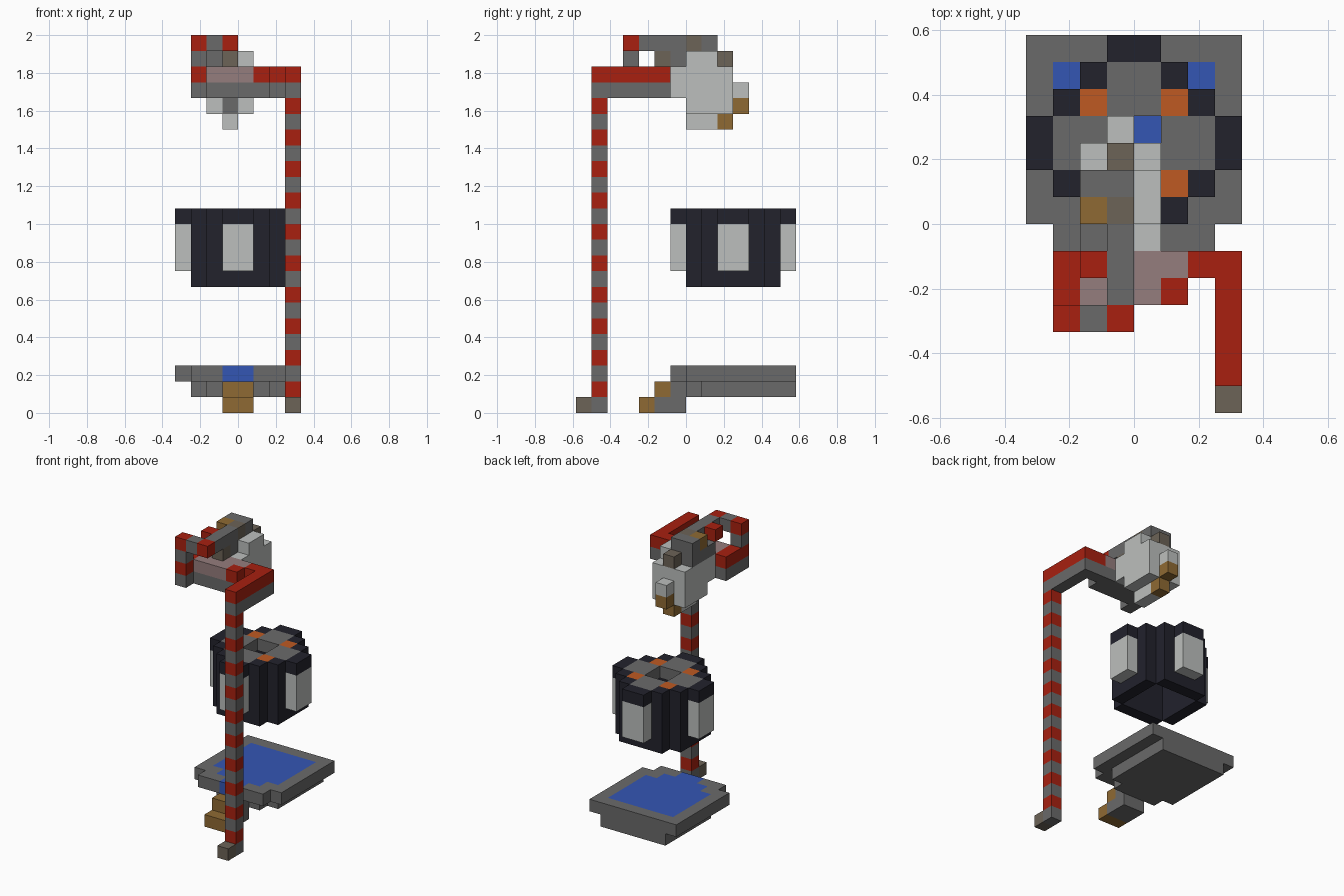
import bpy
import bmesh
from mathutils import Matrix, Vector

UNIT = 2 / 24  # edge of one building block

if "Cube" in bpy.data.objects:
    bpy.data.objects.remove(bpy.data.objects["Cube"])


def material(name, code):
    """Flat material from a hex colour, converted to linear."""
    srgb = [int(code[i:i + 2], 16) / 255 for i in (0, 2, 4)]
    linear = [((c + 0.055) / 1.055) ** 2.4 for c in srgb] + [1]
    mat = bpy.data.materials.new(name)
    mat.use_nodes = True
    mat.diffuse_color = linear
    mat.node_tree.nodes["Principled BSDF"].inputs["Base Color"].default_value = linear
    return mat


grey = material("stone grey", "6a6a6a")
red = material("brick red", "a82010")
dark = material("near black", "22222c")
light = material("pale grey", "bcbfbd")
blue = material("water blue", "3456b4")
orange = material("orange", "bf5a22")
gold = material("ochre", "8f6a33")
brown = material("grey brown", "6c6357")
pink = material("dusty pink", "957d7d")


def part(name, mat, *boxes):
    """One object of boxes, each (x0, x1, y0, y1, z0, z1) in blocks."""
    bm = bmesh.new()
    for x0, x1, y0, y1, z0, z1 in boxes:
        centre = Vector((x0 + x1, y0 + y1, z0 + z1)) * UNIT / 2
        size = Vector((x1 - x0, y1 - y0, z1 - z0)) * UNIT
        bmesh.ops.create_cube(bm, size=1, matrix=Matrix.LocRotScale(centre, None, size))
    mesh = bpy.data.meshes.new(name)
    bm.to_mesh(mesh)
    bm.free()
    mesh.materials.append(mat)
    obj = bpy.data.objects.new(name, mesh)
    bpy.context.collection.objects.link(obj)


def quarters(z0, z1, *rects):
    """Mirror quarter-plan rectangles about the drum axis."""
    boxes = []
    for sx in (-1, 1):
        for sy in (-1, 1):
            for x0, x1, y0, y1 in rects:
                xs = sorted((sx * x0, sx * x1))
                ys = sorted((3 + sy * y0, 3 + sy * y1))
                boxes.append((*xs, *ys, z0, z1))
    return boxes


# Striped pole with its foot
for stripe, mat in enumerate((grey, red)):
    part("pole_" + ("grey", "red")[stripe], mat,
         *[(3, 4, -6, -5, z, z + 1) for z in range(stripe, 20, 2)])
part("pole_foot", brown, (3, 4, -7, -6, 0, 1))

# Overhead arm, deck and hook: grey below, coloured above
arm = [(3, 4, -6, -1), (2, 3, -2, -1)]
rail = [(-3, -2, -4, -1)]
part("arm_underside", grey, *[(*r, 20, 21) for r in arm + rail + [(-2, 2, -3, -1)]])
part("arm_top", red, *[(*r, 21, 22) for r in arm + rail + [(1, 2, -3, -2)]])
part("deck", pink, (-2, 1, -3, -2, 21, 22), (-2, 2, -2, -1, 21, 22))
part("hook_post", grey, (-3, -2, -4, -3, 22, 23), (-2, -1, -4, -3, 23, 24))
part("hook_corners", red, (-3, -2, -4, -3, 23, 24), (-1, 0, -4, -3, 23, 24),
     (-2, -1, -2, -1, 23, 24))
part("top_beam", grey, (-1, 0, -3, 0, 23, 24), (-1, 0, 1, 2, 23, 24))
part("beam_block", brown, (-1, 0, 0, 1, 23, 24))
part("beam_bracket", brown, (-1, 0, -2, -1, 22, 23))

# Pale spout head hanging from the arm
part("head_body", light, (-2, 1, -1, 3, 20, 22), (-1, 0, 3, 4, 20, 21))
part("head_side", light, (0, 1, 0, 2, 22, 23))
part("head_top", grey, (-2, 0, -1, 2, 22, 23), (-2, -1, 1, 2, 23, 24))
part("head_knob", gold, (-2, -1, 0, 1, 23, 24))
part("head_brow", brown, (-1, 0, 2, 3, 22, 23))
part("head_cheeks", light, (-2, -1, 0, 3, 19, 20), (0, 1, 0, 3, 19, 20))
part("head_throat", grey, (-1, 0, 0, 3, 19, 20))
part("head_chin", light, (-1, 0, 0, 2, 18, 19))
part("head_tips", gold, (-1, 0, 3, 4, 19, 20), (-1, 0, 2, 3, 18, 19))

# Floating drum: stepped wall, pale panels and a pierced lid
ends = [(0, 1, 3, 4), (3, 4, 0, 1)]
part("drum_wall", dark, *quarters(8, 12, (0, 2, 2, 3), (2, 3, 0, 2)))
part("drum_panels", light, *quarters(9, 12, *ends))
part("drum_rim", dark, *quarters(12, 13, (1, 2, 2, 3), (2, 3, 1, 2), *ends))
part("drum_lid", grey, *quarters(12, 13, (0, 1, 1, 3), (1, 3, 0, 1)))
part("drum_studs", orange, *quarters(12, 13, (1, 2, 1, 2)))

# Water basin with a stepped underside
part("basin_rim", grey, (-4, -3, 0, 7, 2, 3), (3, 4, 0, 7, 2, 3), (-3, 3, 6, 7, 2, 3),
     (-3, -2, 0, 1, 2, 3), (2, 3, 0, 1, 2, 3),
     (-3, -1, -1, 0, 2, 3), (1, 3, -1, 0, 2, 3))
part("basin_floor", grey, (-3, 3, 1, 7, 1, 2), (-2, 2, 0, 1, 1, 2), (-1, 1, -1, 0, 1, 2))
part("water", blue, (-3, 3, 1, 6, 2, 3), (-2, 2, 0, 1, 2, 3), (-1, 1, -1, 0, 2, 3))

# Stepped outlet in front of the basin
part("outlet_base", grey, (-1, 1, -2, 0, 0, 1))
part("outlet_steps", gold, (-1, 1, -2, -1, 1, 2), (-1, 1, -3, -2, 0, 1))
